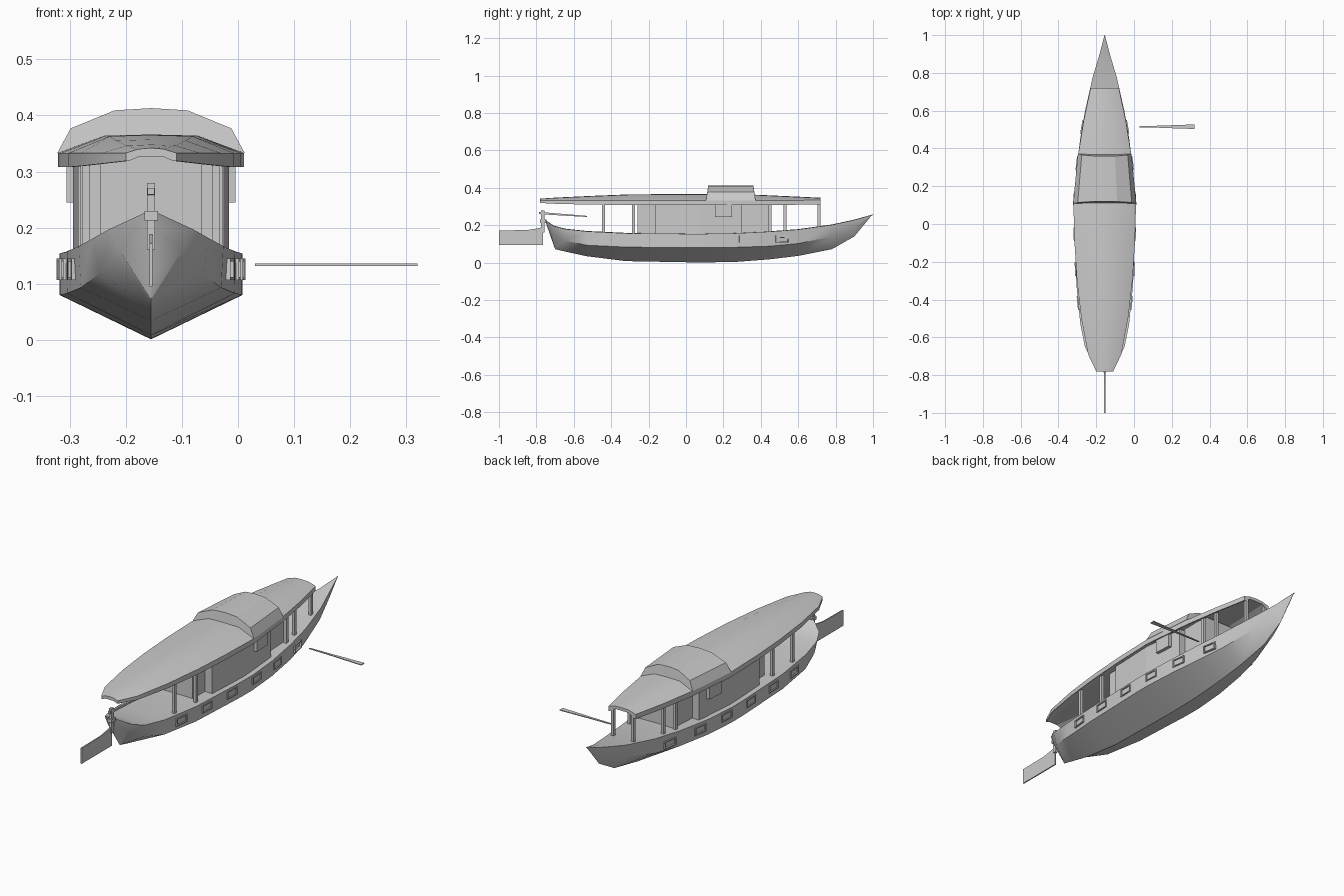
import bpy, bmesh, math
from mathutils import Vector

if "Cube" in bpy.data.objects:
    bpy.data.objects.remove(bpy.data.objects["Cube"])

CX = -0.155  # boat centreline


def finish(name, bm, angle=None):
    bmesh.ops.recalc_face_normals(bm, faces=bm.faces[:])
    me = bpy.data.meshes.new(name)
    bm.to_mesh(me)
    bm.free()
    ob = bpy.data.objects.new(name, me)
    bpy.context.collection.objects.link(ob)
    if angle:
        bpy.ops.object.select_all(action='DESELECT')
        bpy.context.view_layer.objects.active = ob
        ob.select_set(True)
        bpy.ops.object.shade_smooth_by_angle(angle=math.radians(angle))
    return ob


def loft(name, sections, angle=None):
    """Closed skin through equal-length rings of points, capped at both ends."""
    bm = bmesh.new()
    rings = [[bm.verts.new(p) for p in s] for s in sections]
    n = len(rings[0])
    for a, b in zip(rings, rings[1:]):
        for i in range(n):
            j = (i + 1) % n
            bm.faces.new((a[i], a[j], b[j], b[i]))
    bm.faces.new(rings[0])
    bm.faces.new(rings[-1])
    bmesh.ops.triangulate(bm, faces=[f for f in bm.faces if len(f.verts) > 4])
    return finish(name, bm, angle)


def box(name, lo, hi, turn=0.0):
    lo, hi = Vector(lo), Vector(hi)
    bm = bmesh.new()
    bmesh.ops.create_cube(bm, size=1)
    for v in bm.verts:
        v.co = Vector([v.co[k] * (hi - lo)[k] for k in range(3)])
    ob = finish(name, bm)
    ob.location = (lo + hi) / 2
    ob.rotation_euler.z = turn
    return ob


def ring(half):
    """Mirror a half outline (x offset, y, z) running from one centre point to the other."""
    right = [(CX + x, y, z) for x, y, z in half]
    left = [(CX - x, y, z) for x, y, z in half[-2:0:-1]]
    return right + left


# Hull stations: keel y, keel z, chine y, chine half-width, chine z, sheer y, sheer half-width, sheer z
hull = [(-.715, .12, -.745, .006, .20, -.755, .008, .228),
        (-.70, .072, -.71, .055, .158, -.71, .075, .197),
        (-.65, .06, -.65, .092, .118, -.65, .105, .18),
        (-.53, .034, -.53, .125, .093, -.53, .129, .167),
        (-.32, .008, -.32, .149, .083, -.32, .150, .157),
        (.0, .002, .0, .162, .08, .0, .162, .154),
        (.1, .001, .1, .163, .08, .1, .163, .154),
        (.27, .004, .27, .151, .082, .27, .152, .157),
        (.45, .018, .45, .126, .088, .45, .130, .166),
        (.60, .036, .60, .097, .102, .60, .104, .177),
        (.78, .072, .78, .055, .140, .78, .063, .202),
        (.90, .14, .90, .022, .19, .90, .027, .228),
        (.99, .249, .994, .001, .252, 1.0, .001, .256)]
loft("hull", [ring([(0, a, b), (d, c, e), (g, f, h), (0, f, h + .002)])
              for a, b, c, d, e, f, g, h in hull], 30)


def beam(y):
    """Hull half-width and side heading at y."""
    for s, t in zip(hull, hull[1:]):
        if s[5] <= y <= t[5]:
            k = (y - s[5]) / (t[5] - s[5])
            return s[6] + k * (t[6] - s[6]), math.atan2(t[6] - s[6], t[5] - s[5])


# Framed hull ports
for y in (-.42, -.24, -.055, .135, .32, .515):
    w, a = beam(y)
    for s in (1, -1):
        x, turn = CX + s * w, -s * a
        d = Vector((-math.sin(turn), math.cos(turn), 0))
        for k in (-1, 1):
            c = Vector((x, y, 0)) + d * k * .033
            box("port_frame_upright", (c.x - .005, c.y - .003, .107),
                (c.x + .005, c.y + .003, .145), turn)
        for z in (.107, .140):
            box("port_frame_rail", (x - .005, y - .035, z), (x + .005, y + .035, z + .005), turn)

# Thin arched roof with a drooping fascia: y, half-width, fascia bottom, fascia top, crown
roof = [(-.78, .045, .319, .333, .340), (-.69, .088, .314, .333, .346),
        (-.5, .124, .310, .333, .355), (-.3, .147, .308, .333, .363),
        (-.1, .160, .308, .333, .364), (.11, .166, .308, .333, .364),
        (.37, .140, .308, .333, .361), (.55, .111, .309, .333, .353),
        (.72, .075, .311, .334, .345)]
loft("roof", [ring([(0, y, c + .002), (w * .5, y, c), (w, y, e), (w, y, b),
                    (w - .006, y, b), (w * .5, y, c - .014), (0, y, c - .012)])
              for y, w, b, e, c in roof], 20)

# Raised roof section
raised = [(.167, .333, 0), (.143, .377, .007), (.065, .409, .012), (0, .413, .012)]
loft("raised_roof", [ring([(0, y, .333)] + [(x * k, y + s * i, z) for x, z, i in raised])
                     for y, k, s in ((.107, 1, 1), (.372, .85, -1))], 20)

# Cabin: broad side walls and a narrower inner room
loft("cabin_walls", [ring([(0, y, .15), (w, y, .15), (w, y, .318), (0, y, .345)])
                     for y, w in ((-.165, .13), (.07, .139), (.30, .125))])
box("inner_cabin", (CX - .09, -.26, .15), (CX + .09, .45, .335))

# Roof posts and side hatches
for s in (1, -1):
    for y, w in ((-.44, .116), (-.28, .120), (.45, .102), (.53, .091), (.71, .055)):
        x = CX + s * w
        box("roof_post", (x - .007, y - .008, .15), (x + .007, y + .008, .325))
    x = CX + s * .136
    box("side_hatch", (x - .012, .155, .245), (x + .012, .245, .312), s * .05)

# Rudder blade, stock, collar and tiller
blade = [(-1, .095), (-.765, .095), (-.765, .19), (-.80, .182), (-.85, .174), (-1, .172)]
loft("rudder_blade", [[(CX + x, y, z) for y, z in blade] for x in (-.003, .003)])
box("rudder_stock", (CX - .007, -.775, .16), (CX + .007, -.757, .28))
box("rudder_collar", (CX - .012, -.78, .213), (CX + .012, -.745, .23))
loft("tiller", [[(CX + i * r, y, z + j * r) for i, j in ((-1, -1), (1, -1), (1, 1), (-1, 1))]
                for y, z, r in ((-.785, .265, .006), (-.53, .247, .003))])

# Loose oar floating beside the boat
loft("oar", [[(x, .515 + i * w, .134 + j * .002) for i, j in ((-1, -1), (1, -1), (1, 1), (-1, 1))]
             for x, w in ((.03, .003), (.16, .006), (.20, .008), (.32, .012))])
